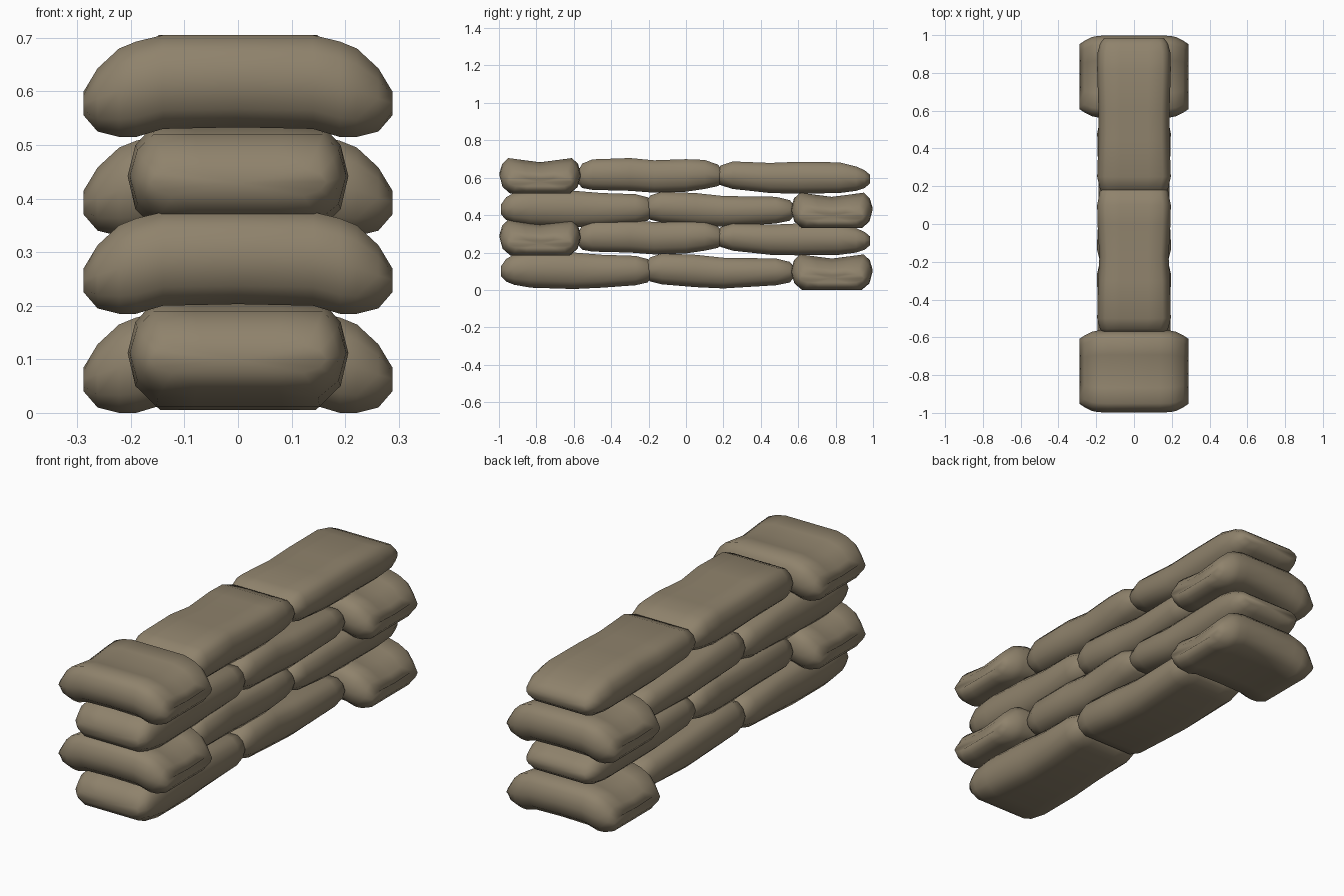
import bpy, bmesh, math

canvas = bpy.data.materials.new("sandbag canvas")
canvas.diffuse_color = (0.275, 0.225, 0.15, 1)

# Bag cross-section: (side fraction, height fraction), closed loop
def section(dip):
    right = [(0.4, 1 - dip * 0.5), (0.78, 1), (0.93, 0.82), (1, 0.52),
             (0.93, 0.2), (0.74, 0.0), (0.4, 0.0)]
    left = [(-u, v) for u, v in reversed(right)]
    return [(0, 1 - dip)] + right + [(0, 0.0)] + left


def bag(name, stations, across, centre, dz, flip=1, dip=0.0, dent=0.0):
    """Loft a bag through stations of (distance, half width, bottom, top)."""
    bm = bmesh.new()
    prof = section(dip)

    def place(s, u, z):
        if across:
            return bm.verts.new((s, centre + u, z + dz))
        return bm.verts.new((u, s * flip, z + dz))

    rings = [[place(s, u * w, lo + v * (hi - lo)) for u, v in prof]
             for s, w, lo, hi in stations]
    n = len(prof)
    for a, b in zip(rings, rings[1:]):
        for i in range(n):
            bm.faces.new((a[i], a[(i + 1) % n], b[(i + 1) % n], b[i]))
    # sewn ends, optionally pushed in
    for ring, st, sign in ((rings[0], stations[0], 1), (rings[-1], stations[-1], -1)):
        c = place(st[0] + sign * dent, 0, (st[2] + st[3]) / 2)
        for i in range(n):
            bm.faces.new((ring[i], ring[(i + 1) % n], c))
    bmesh.ops.recalc_face_normals(bm, faces=bm.faces)
    me = bpy.data.meshes.new(name)
    bm.to_mesh(me)
    bm.free()
    me.materials.append(canvas)
    ob = bpy.data.objects.new(name, me)
    bpy.context.collection.objects.link(ob)
    me.shade_smooth()
    return ob


# Draped cross bag: ends sag lower than the middle
half = [(0.14, 0.218, 0.015, 0.19), (0.19, 0.216, 0.0, 0.178),
        (0.222, 0.21, 0.0, 0.165), (0.262, 0.19, 0.01, 0.128),
        (0.288, 0.172, 0.04, 0.085)]
cross = [(-s, w, a, b) for s, w, a, b in reversed(half)] + \
        [(0, 0.218, 0.018, 0.19)] + half

# Odd rows (heights above the row's base)
odd_mid = [(-0.58, 0.165, 0.06, 0.115), (-0.555, 0.18, 0.03, 0.16),
           (-0.50, 0.195, 0.02, 0.183), (-0.3, 0.19, 0.015, 0.19),
           (-0.17, 0.183, 0.005, 0.178), (0.0, 0.193, 0.01, 0.184),
           (0.1, 0.195, 0.025, 0.18), (0.17, 0.182, 0.04, 0.155),
           (0.2, 0.165, 0.06, 0.12)]
odd_end = [(0.16, 0.165, 0.07, 0.11), (0.185, 0.18, 0.045, 0.15),
           (0.25, 0.195, 0.025, 0.172), (0.45, 0.188, 0.003, 0.164),
           (0.6, 0.188, 0.0, 0.17), (0.82, 0.195, 0.003, 0.167),
           (0.91, 0.192, 0.015, 0.145), (0.955, 0.18, 0.03, 0.125),
           (0.985, 0.158, 0.055, 0.1)]
# Even rows, which run the other way along y
even_mid = [(-0.58, 0.165, 0.07, 0.12), (-0.555, 0.18, 0.04, 0.15),
            (-0.48, 0.195, 0.025, 0.168), (-0.2, 0.188, 0.008, 0.172),
            (-0.05, 0.188, 0.015, 0.188), (0.13, 0.197, 0.03, 0.195),
            (0.19, 0.182, 0.045, 0.175), (0.22, 0.165, 0.07, 0.14)]
even_end = [(0.18, 0.165, 0.07, 0.13), (0.205, 0.182, 0.04, 0.165),
            (0.27, 0.197, 0.025, 0.182), (0.45, 0.19, 0.012, 0.188),
            (0.6, 0.195, 0.005, 0.2), (0.83, 0.206, 0.012, 0.204),
            (0.92, 0.202, 0.028, 0.19), (0.962, 0.19, 0.045, 0.165),
            (0.99, 0.165, 0.075, 0.125)]

# Four rows of stacked bags, alternating direction
for row in range(4):
    lift = 0.33 * (row // 2)
    if row % 2 == 0:
        bag(f"row_{row}_end_bag", even_end, False, 0, lift, -1)
        bag(f"row_{row}_middle_bag", even_mid, False, 0, lift, -1)
        bag(f"row_{row}_cross_bag", cross, True, 0.78, lift, dip=0.13, dent=0.02)
    else:
        bag(f"row_{row}_cross_bag", cross, True, -0.78, lift + 0.185, dip=0.13, dent=0.02)
        bag(f"row_{row}_middle_bag", odd_mid, False, 0, lift + 0.185)
        bag(f"row_{row}_end_bag", odd_end, False, 0, lift + 0.185)
